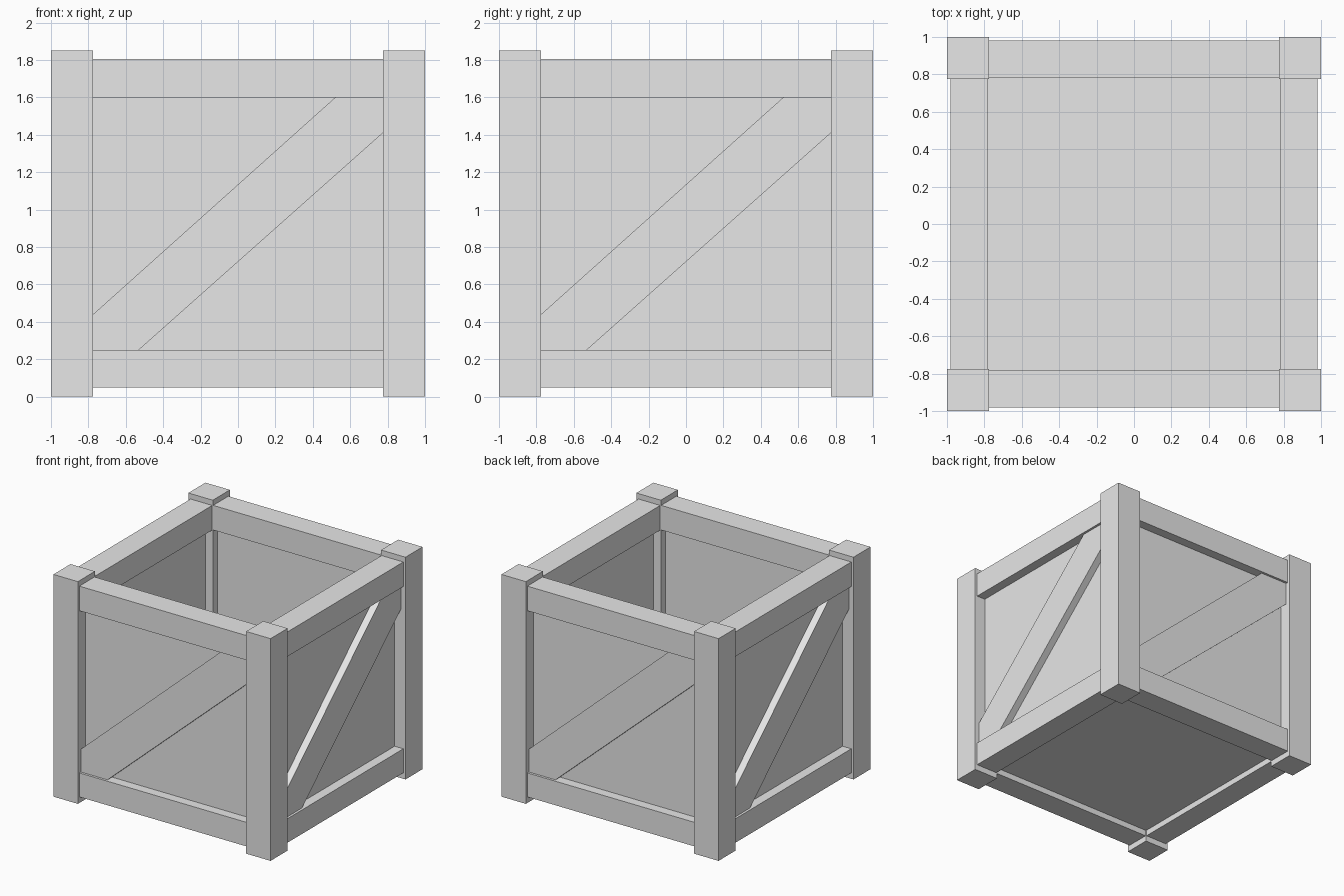
import bpy
import bmesh
from math import pi
from mathutils import Matrix

if "Cube" in bpy.data.objects:
    bpy.data.objects.remove(bpy.data.objects["Cube"], do_unlink=True)

# One plain grey for the whole crate
GREY = (0.8, 0.8, 0.8, 1.0)
grey = bpy.data.materials.new("plain_grey")
grey.diffuse_color = GREY
grey.use_nodes = True
grey.node_tree.nodes["Principled BSDF"].inputs["Base Color"].default_value = GREY

# Main dimensions
POST = 0.775                      # inner side of the corner posts
LOW, HIGH = 0.25, 1.60            # opening between the rails
SIDES = ("front", "right", "back", "left")


def finish(name, bm, turn=0):
    """Turn the part about z by quarter turns and make it an object."""
    bm.transform(Matrix.Rotation(turn * pi / 2, 4, "Z"))
    bmesh.ops.recalc_face_normals(bm, faces=bm.faces)
    mesh = bpy.data.meshes.new(name)
    bm.to_mesh(mesh)
    bm.free()
    mesh.materials.append(grey)
    obj = bpy.data.objects.new(name, mesh)
    bpy.context.collection.objects.link(obj)
    return obj


def box(name, x, y, z, turn=0):
    """Box from (min, max) ranges."""
    bm = bmesh.new()
    bmesh.ops.create_cube(bm, size=1)
    ranges = (x, y, z)
    for v in bm.verts:
        v.co = [(a + b) / 2 + c * (b - a) for c, (a, b) in zip(v.co, ranges)]
    return finish(name, bm, turn)


def board(name, outline, y, turn=0):
    """Board cut to an x-z outline, with its thickness along y."""
    bm = bmesh.new()
    face = bm.faces.new([bm.verts.new((px, y[0], pz)) for px, pz in outline])
    grown = bmesh.ops.extrude_face_region(bm, geom=[face])["geom"]
    verts = [g for g in grown if isinstance(g, bmesh.types.BMVert)]
    bmesh.ops.translate(bm, verts=verts, vec=(0, y[1] - y[0], 0))
    return finish(name, bm, turn)


# Diagonal brace, trimmed where it meets the posts and rails
BRACE = [(-POST, LOW), (-0.53, LOW), (POST, 1.41),
         (POST, HIGH), (0.52, HIGH), (-POST, 0.44)]

for turn, side in enumerate(SIDES):
    # Corner post
    box(side + "_corner_post", (POST, 1), (-1, -POST), (0, 1.85), turn)
    # Lower and upper rails
    box(side + "_lower_rail", (-POST, POST), (-0.98, -0.78), (0.05, LOW), turn)
    box(side + "_upper_rail", (-POST, POST), (-0.98, -0.78), (HIGH, 1.805), turn)
    # Recessed wall panel
    box(side + "_panel", (-POST, POST), (-0.90, -0.84), (LOW, HIGH), turn)
    # Brace on the outside of the panel
    board(side + "_brace", BRACE, (-0.96, -0.90), turn)

# Floor panel, raised a little above the underside of the rails
box("floor", (-0.78, 0.78), (-0.78, 0.78), (0.10, 0.16))
